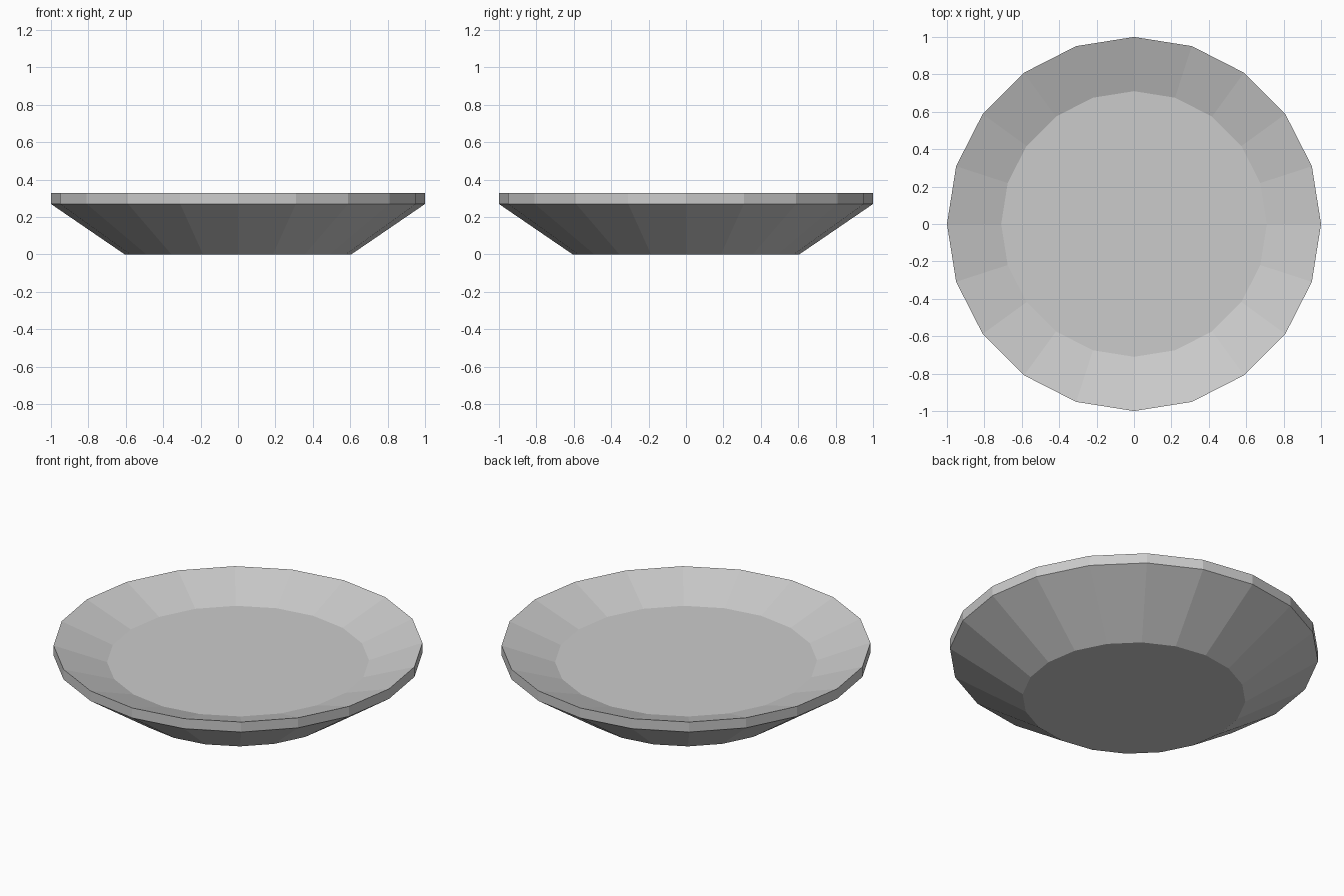
import bpy
import bmesh
from math import cos, sin, tau

if "Cube" in bpy.data.objects:
    bpy.data.objects.remove(bpy.data.objects["Cube"])

SIDES = 20

# Plate cross-section (radius, height), from the foot up over the rim to the inner floor
PROFILE = [(0.605, 0.0), (1.0, 0.27), (1.0, 0.33), (0.71, 0.228)]


def lathe(name, profile, sides):
    """Revolve a profile around z and cap both ends with flat polygons."""
    bm = bmesh.new()
    rings = [[bm.verts.new((r * cos(tau * i / sides), r * sin(tau * i / sides), z))
              for i in range(sides)] for r, z in profile]
    for a, b in zip(rings, rings[1:]):
        for i in range(sides):
            j = (i + 1) % sides
            bm.faces.new((a[i], a[j], b[j], b[i]))
    bm.faces.new(rings[0][::-1])
    bm.faces.new(rings[-1])
    bmesh.ops.recalc_face_normals(bm, faces=bm.faces)
    mesh = bpy.data.meshes.new(name)
    bm.to_mesh(mesh)
    bm.free()
    obj = bpy.data.objects.new(name, mesh)
    bpy.context.collection.objects.link(obj)
    return obj


# Shallow faceted plate
lathe("plate", PROFILE, SIDES)
